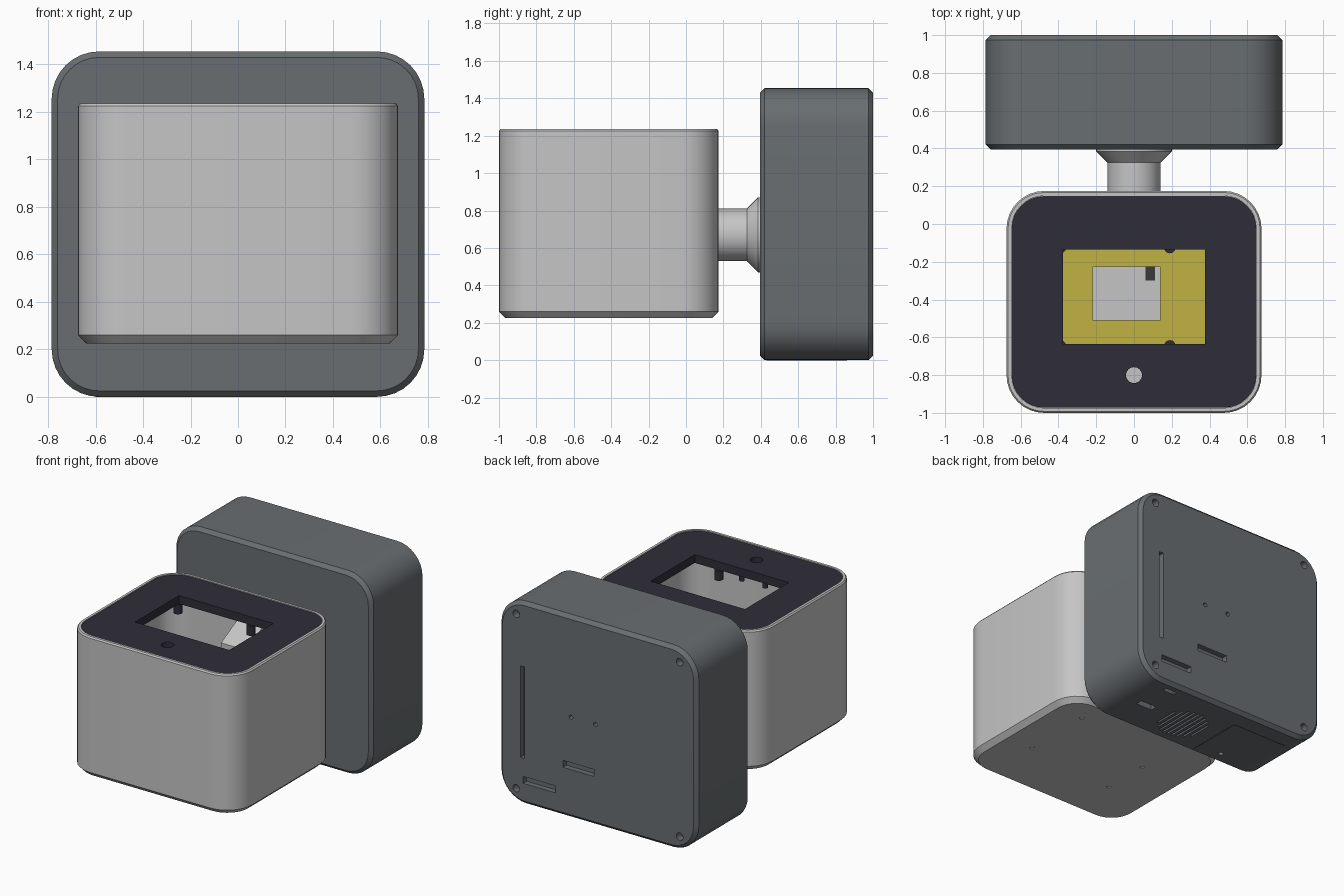
import bpy, bmesh, math
from mathutils import Matrix, Vector

if "Cube" in bpy.data.objects:
    bpy.data.objects.remove(bpy.data.objects["Cube"])


def material(name, r, g, b):
    m = bpy.data.materials.new(name)
    m.use_nodes = True
    m.diffuse_color = (r, g, b, 1)
    node = next(n for n in m.node_tree.nodes if n.type == 'BSDF_PRINCIPLED')
    node.inputs["Base Color"].default_value = (r, g, b, 1)
    return m


LIGHT = material("light grey", .56, .56, .56)
DARK = material("slate grey", .14, .155, .165)
BLACK = material("near black", .028, .027, .04)
YELLOW = material("board yellow", .53, .45, .055)
SEAM = material("charcoal", .04, .042, .045)

TO_Y = Matrix.Rotation(-math.pi / 2, 4, 'X')  # local z becomes world y


def finish(bm, name, mat, matrix=Matrix()):
    bmesh.ops.transform(bm, matrix=matrix, verts=bm.verts)
    bmesh.ops.recalc_face_normals(bm, faces=bm.faces)
    mesh = bpy.data.meshes.new(name)
    bm.to_mesh(mesh)
    bm.free()
    mesh.materials.append(mat)
    ob = bpy.data.objects.new(name, mesh)
    bpy.context.collection.objects.link(ob)
    return ob


def smooth(ob):
    bpy.ops.object.select_all(action='DESELECT')
    bpy.context.view_layer.objects.active = ob
    ob.select_set(True)
    bpy.ops.object.shade_smooth_by_angle()


def rounded_ring(bm, hx, hy, r, z, steps=9):
    ring = []
    for corner, (sx, sy) in enumerate([(1, 1), (-1, 1), (-1, -1), (1, -1)]):
        for i in range(steps):
            a = (corner + i / (steps - 1)) * math.pi / 2
            ring.append(bm.verts.new((sx * (hx - r) + r * math.cos(a),
                                      sy * (hy - r) + r * math.sin(a), z)))
    return ring


def loft(name, mat, hx, hy, r, levels, matrix):
    """Rounded box lofted through (height, inset) levels, capped at both ends."""
    bm = bmesh.new()
    rings = [rounded_ring(bm, hx - d, hy - d, r - d, z) for z, d in levels]
    n = len(rings[0])
    for a, b in zip(rings, rings[1:]):
        for i in range(n):
            bm.faces.new((a[i], a[(i + 1) % n], b[(i + 1) % n], b[i]))
    bm.faces.new(rings[0])
    bm.faces.new(rings[-1])
    return finish(bm, name, mat, matrix)


def add_box(bm, lo, hi):
    lo, hi = Vector(lo), Vector(hi)
    m = Matrix.Translation((lo + hi) / 2) @ Matrix.Diagonal((*(hi - lo), 1))
    bmesh.ops.create_cube(bm, size=1, matrix=m)


def add_rod(bm, centre, r, depth, turn=Matrix(), r2=None, sides=24):
    bmesh.ops.create_cone(bm, cap_ends=True, segments=sides, radius1=r,
                          radius2=r if r2 is None else r2, depth=depth,
                          matrix=Matrix.Translation(centre) @ turn)


def box(name, mat, lo, hi):
    bm = bmesh.new()
    add_box(bm, lo, hi)
    return finish(bm, name, mat)


def cut(target, bm):
    """Subtract the solids in bm from the target and bake the result."""
    cutter = finish(bm, "cutter", target.data.materials[0])
    cutter.hide_render = True
    mod = target.modifiers.new("cut", 'BOOLEAN')
    mod.operation, mod.solver, mod.object = 'DIFFERENCE', 'EXACT', cutter
    bpy.context.view_layer.update()
    deps = bpy.context.evaluated_depsgraph_get()
    baked = bpy.data.meshes.new_from_object(target.evaluated_get(deps))
    target.modifiers.clear()
    target.data = baked
    bpy.data.objects.remove(cutter)


# Rear housing
rear = loft("rear_housing", DARK, .785, .7275, .2,
            [(.395, .025), (.42, 0), (.975, 0), (1, .025)],
            Matrix.Translation((0, 0, .7275)) @ TO_Y)
bm = bmesh.new()
for x in (-.65, .65):                      # corner screw holes
    for z in (.1, 1.355):
        add_rod(bm, (x, 1, z), .027, .1, TO_Y)
for x in (.215, .02):                      # small light holes
    add_rod(bm, (x, 1, .727), .015, .08, TO_Y, sides=16)
for x0, x1, z0, z1 in [(.583, .618, .33, .99),    # slots in the back
                       (.34, .595, .15, .2),
                       (.03, .28, .35, .4)]:
    add_box(bm, (x0, .96, z0), (x1, 1.1, z1))
for y, w, h in [(.675, .065, .025), (.92, .045, .016)]:   # ports underneath
    add_box(bm, (.46 - w, y - h, -.1), (.46 + w, y + h, .04))
for i in range(-4, 5):                     # round speaker grille
    x, half = i * .036, math.sqrt(.17 ** 2 - (i * .036) ** 2)
    add_box(bm, (.11 + x - .007, .64 - half, -.1), (.11 + x + .007, .64 + half, .03))
add_rod(bm, (-.34, .5, 0), .018, .08, sides=16)
cut(rear, bm)
smooth(rear)

# Seams of the door underneath
box("door_seam_side", SEAM, (-.162, .43, -.001), (-.156, .86, .004))
box("door_seam_back", SEAM, (-.6, .854, -.001), (-.156, .86, .004))

# Front housing: open tub with walls and a floor
tub = loft("front_housing", LIGHT, .675, .5875, .2,
           [(.225, .035), (.26, 0), (1.225, 0), (1.235, .008), (1.235, .026),
            (1.2, .026), (1.2, .03), (.27, .03)],
           Matrix.Translation((0, -.4125, 0)))
bm = bmesh.new()
SCREWS = [(.43, -.03), (.43, -.55), (-.3, -.27), (-.3, -.62)]
for x, y in SCREWS:
    add_rod(bm, (x, y, .225), .016, .03, sides=16)
cut(tub, bm)
smooth(tub)

# Top plate with a window and a round hole
plate = loft("top_plate", BLACK, .648, .56, .173, [(1.17, 0), (1.229, 0)],
             Matrix.Translation((0, -.4125, 0)))
bm = bmesh.new()
add_box(bm, (-.375, -.635, 1), (.375, -.135, 1.4))
add_rod(bm, (0, -.8, 1.2), .042, .3, sides=32)
cut(plate, bm)
smooth(plate)

# Posts and pegs under the plate
bm = bmesh.new()
for x in (-.39, .19):
    for y in (-.645, -.125):
        add_rod(bm, (x, y, 1.135), .03, .07)
for x in (-.07, .115):
    add_rod(bm, (x, -.8, 1.11), .018, .12)
smooth(finish(bm, "plate_posts", BLACK))

# Circuit board with a module and its connector
box("circuit_board", YELLOW, (-.5, -.71, .4), (.5, -.05, .42))
box("module", LIGHT, (-.22, -.51, .42), (.14, -.225, .52))
box("connector", SEAM, (.06, -.3, .515), (.11, -.225, .526))

# Wedge bracket on the inner back wall
bracket = box("inner_bracket", LIGHT, (-.1, -.05, .55), (.1, .146, 1.03))
for v in bracket.data.vertices:
    if v.co.z > 1 and v.co.y < 0:
        v.co.z -= .1

# Screw tips underneath
bm = bmesh.new()
for x, y in SCREWS:
    add_rod(bm, (x, y, .232), .013, .008, sides=16)
finish(bm, "screw_tips", LIGHT)

# Neck and flared flange
bm = bmesh.new()
add_rod(bm, (0, .25, .67), .14, .17, TO_Y, sides=48)
add_rod(bm, (0, .355, .67), .14, .06, TO_Y, r2=.2, sides=48)
add_rod(bm, (0, .3925, .67), .2, .015, TO_Y, sides=48)
smooth(finish(bm, "neck", LIGHT))
